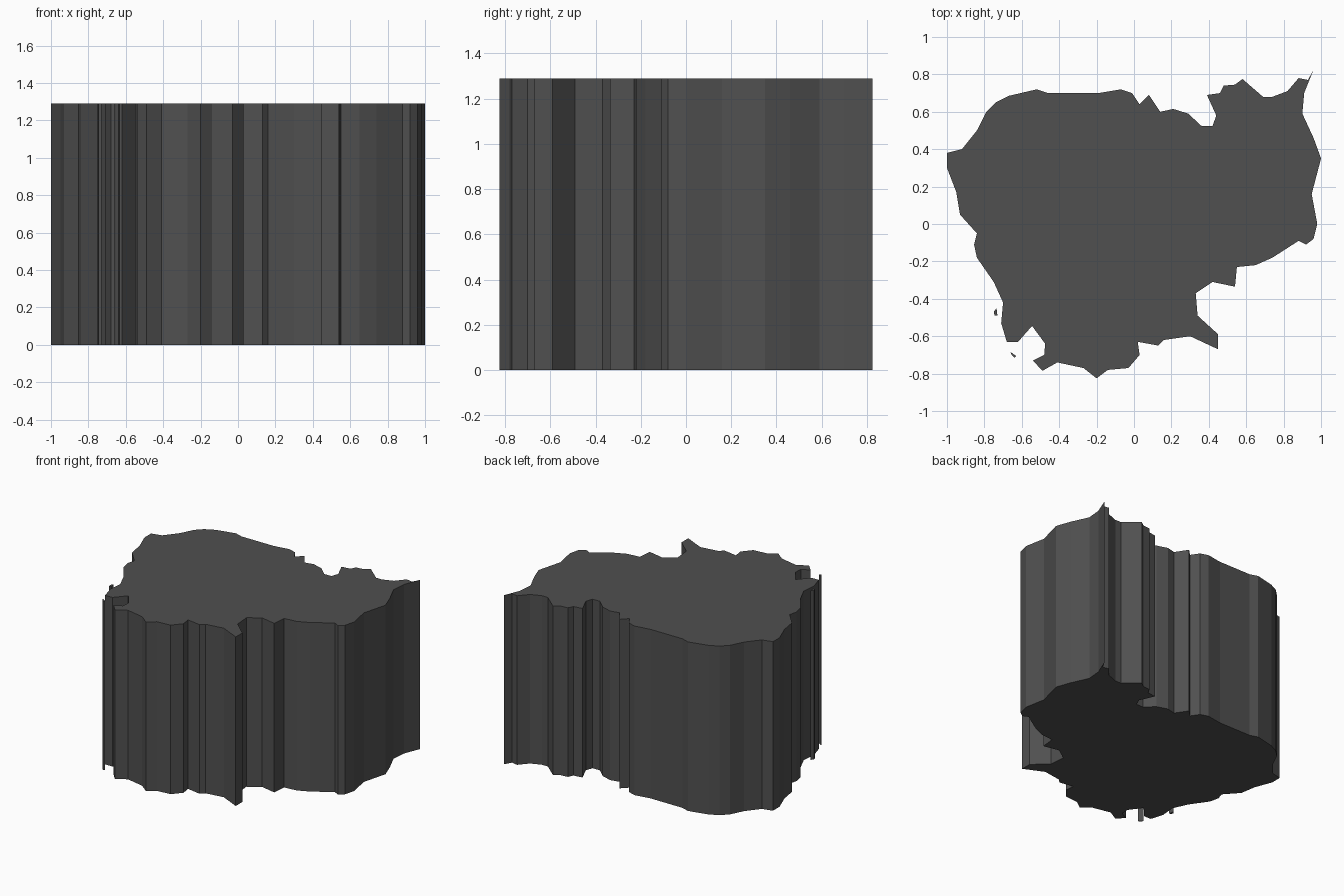
import bpy, bmesh

HEIGHT = 1.29

grey = bpy.data.materials.new("dark_grey")
grey.diffuse_color = (0.08, 0.08, 0.08, 1)


def prism(name, outline):
    """Extrude a closed plan outline from z = 0 up to HEIGHT."""
    bm = bmesh.new()
    base = bm.faces.new([bm.verts.new((x, y, 0)) for x, y in outline])
    new = bmesh.ops.extrude_face_region(bm, geom=[base], use_keep_orig=True)["geom"]
    top = [g for g in new if isinstance(g, bmesh.types.BMVert)]
    bmesh.ops.translate(bm, verts=top, vec=(0, 0, HEIGHT))
    bmesh.ops.recalc_face_normals(bm, faces=bm.faces)
    mesh = bpy.data.meshes.new(name)
    bm.to_mesh(mesh)
    bm.free()
    mesh.materials.append(grey)
    obj = bpy.data.objects.new(name, mesh)
    bpy.context.collection.objects.link(obj)
    return obj


# Main land block: plan outline, clockwise from the west tip
prism("mainland", [
    # north edge
    (-1, .38), (-.92, .40), (-.84, .50), (-.79, .60), (-.74, .65), (-.67, .685),
    (-.52, .72), (-.46, .70), (-.19, .70), (-.07, .72), (-.01, .70), (.03, .64),
    (.08, .69), (.14, .60), (.21, .615), (.29, .59), (.36, .525), (.42, .525),
    (.44, .58), (.39, .69), (.46, .70), (.48, .74), (.54, .745), (.58, .775),
    (.69, .68), (.74, .68), (.82, .71), (.88, .78), (.93, .77), (.96, .825),
    # east edge
    (.91, .70), (.90, .59), (.96, .46), (1, .35), (.95, .16), (.98, 0),
    (.96, -.08), (.92, -.11), (.88, -.09), (.74, -.18), (.65, -.22), (.55, -.23),
    (.54, -.335), (.42, -.31), (.33, -.37), (.34, -.49), (.45, -.59), (.45, -.67),
    # south edge
    (.30, -.60), (.16, -.62), (.13, -.65), (.02, -.63), (.03, -.70), (-.03, -.77),
    (-.14, -.78), (-.20, -.825), (-.27, -.77), (-.41, -.74), (-.49, -.785),
    (-.54, -.73), (-.48, -.70), (-.475, -.64), (-.545, -.545), (-.62, -.63),
    # west edge
    (-.68, -.63), (-.71, -.53), (-.70, -.42), (-.75, -.31), (-.84, -.18),
    (-.855, -.11), (-.84, -.05), (-.93, .05), (-.95, .17), (-1, .30),
])

# Small islands off the south-west coast
prism("north_island", [(-.75, -.47), (-.735, -.45), (-.73, -.49), (-.745, -.49)])
prism("south_island", [(-.66, -.685), (-.63, -.705), (-.64, -.715), (-.655, -.70)])
